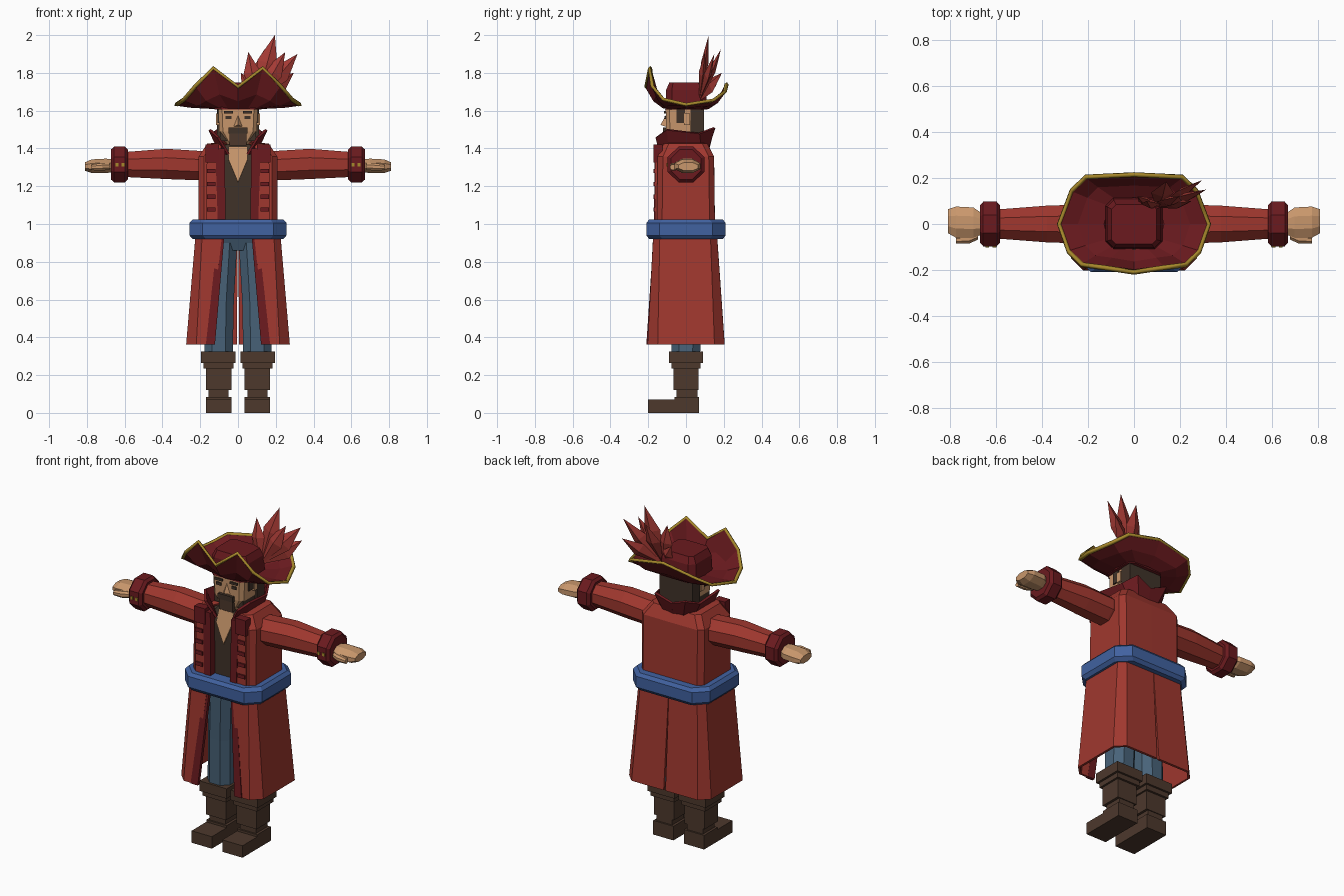
import bpy, bmesh, math
from mathutils import Vector

if "Cube" in bpy.data.objects:
    bpy.data.objects.remove(bpy.data.objects["Cube"], do_unlink=True)


def material(name, hexa):
    rgb = [(int(hexa[i:i + 2], 16) / 255) ** 2.2 for i in (0, 2, 4)]
    m = bpy.data.materials.new(name)
    m.use_nodes = True
    m.diffuse_color = (*rgb, 1)
    m.node_tree.nodes["Principled BSDF"].inputs["Base Color"].default_value = (*rgb, 1)
    return m


RED = material("coat red", "9E3A32")
DARK = material("dark red", "6A2024")
PLUME = material("plume red", "A23C37")
SKIN = material("skin", "C8966C")
BOOT = material("boot brown", "4E3B30")
HAIR = material("hair brown", "42362D")
BLUE = material("sash blue", "43629F")
CLOTH = material("trouser blue", "4A6378")
GOLD = material("gold", "A5872F")


def mesh(name, verts, faces, mat, mirror=False, thick=0):
    me = bpy.data.meshes.new(name)
    me.from_pydata(verts, [], faces)
    me.materials.append(mat)
    bm = bmesh.new()
    bm.from_mesh(me)
    bmesh.ops.recalc_face_normals(bm, faces=bm.faces)
    bm.to_mesh(me)
    bm.free()
    ob = bpy.data.objects.new(name, me)
    bpy.context.collection.objects.link(ob)
    if thick:
        s = ob.modifiers.new("thickness", 'SOLIDIFY')
        s.thickness, s.offset = thick, 0
    if mirror:
        ob.modifiers.new("mirror", 'MIRROR').use_mirror_merge = False
    return ob


def loft(name, rings, mat, mirror=False, closed=True, thick=0):
    """Skin a list of rings; closed rings also get end caps."""
    n = len(rings[0])
    faces = []
    for r in range(len(rings) - 1):
        for i in range(n if closed else n - 1):
            j = (i + 1) % n
            faces.append((r * n + i, r * n + j, (r + 1) * n + j, (r + 1) * n + i))
    if closed and not thick:
        faces += [tuple(range(n)), tuple(range((len(rings) - 1) * n, len(rings) * n))]
    return mesh(name, [p for r in rings for p in r], faces, mat, mirror, thick)


def rect(x0, x1, y0, y1, z, c=0.0):
    """Horizontal rectangle with optional cut corners."""
    if not c:
        return [(x0, y0, z), (x1, y0, z), (x1, y1, z), (x0, y1, z)]
    return [(x0 + c, y0, z), (x1 - c, y0, z), (x1, y0 + c, z), (x1, y1 - c, z),
            (x1 - c, y1, z), (x0 + c, y1, z), (x0, y1 - c, z), (x0, y0 + c, z)]


def box(name, x, y, z, mat, mirror=False):
    return loft(name, [rect(*x, *y, z[0]), rect(*x, *y, z[1])], mat, mirror)


def arm_ring(x, ry, rz, cz=1.315, cy=0.0):
    """Octagon across the arm, flat sides up and forward."""
    k = 1 / math.cos(math.pi / 8)
    return [(x, cy + ry * k * math.cos((i + .5) * math.pi / 4),
             cz + rz * k * math.sin((i + .5) * math.pi / 4)) for i in range(8)]


# Boots
box("boot_foot", (.035, .17), (-.2, .07), (0, .072), BOOT, True)
box("boot_heel", (.035, .17), (-.06, .07), (.07, .085), BOOT, True)
box("boot_ankle", (.05, .155), (-.05, .06), (.08, .125), BOOT, True)
box("boot_shaft", (.035, .17), (-.065, .065), (.12, .25), BOOT, True)
box("boot_lower_cuff", (.025, .182), (-.078, .078), (.235, .268), BOOT, True)
box("boot_upper_cuff", (.013, .195), (-.09, .09), (.265, .325), BOOT, True)

# Trousers
loft("trouser_leg", [rect(.028, .178, -.075, .075, .3, .04), rect(.022, .17, -.085, .08, .6, .04),
                     rect(.004, .155, -.1, .09, .9, .04)], CLOTH, True)
loft("trouser_hips", [rect(-.07, .07, -.08, .08, .86, .03), rect(-.155, .155, -.11, .1, .93, .04),
                      rect(-.17, .17, -.12, .11, 1, .04)], CLOTH)

# Vest and open chest
loft("vest", [rect(-.17, .17, -.125, .12, .96, .03), rect(-.17, .17, -.125, .12, 1.34, .03),
              rect(-.09, .09, -.1, .1, 1.42, .03)], HAIR)
mesh("chest_skin", [(-.05, -.108, 1.41), (.05, -.108, 1.41), (.05, -.134, 1.34), (0, -.136, 1.22),
                    (-.05, -.134, 1.34)], [(0, 1, 2, 3, 4)], SKIN, thick=.008)
loft("neck", [rect(-.06, .06, -.07, .07, 1.38, .02), rect(-.06, .06, -.07, .07, 1.5, .02)], SKIN)


# Coat: half of an open cross-section, swept up and mirrored
def coat_ring(xo, x1, yf, yb, z, c, slit=0.0):
    return [(xo, yf, z), (x1 - c, yf, z), (x1, yf + c, z), (x1, yb - c, z), (x1 - c, yb, z), (slit, yb, z)]


loft("coat_skirt", [coat_ring(.15, .268, -.197, .198, .362, .05, .006),
                    coat_ring(.08, .215, -.165, .155, .98, .03, .001)], RED, True, False, .014)
loft("coat_body", [coat_ring(.08, .203, -.15, .148, .96, .025), coat_ring(.09, .203, -.145, .143, 1.355, .025),
                   coat_ring(.09, .16, -.115, .11, 1.42, .025), coat_ring(.04, .07, -.05, .05, 1.43, .01)],
     RED, True, False, .012)


def strip(name, low, high, y0, y1, mat):
    """Slanted flat strip; low and high are (x0, x1, z, y shift)."""
    rings = [rect(x0, x1, y0 + s, y1 + s, z) for x0, x1, z, s in (low, high)]
    return loft(name, rings, mat, True)


strip("coat_front_edge", (.122, .17, .362, -.04), (.07, .105, .96, 0), -.17, -.15, DARK)
strip("coat_front_panel", (.105, .17, .98, 0), (.1, .165, 1.35, 0), -.165, -.14, RED)
strip("lapel", (.065, .106, .98, 0), (.07, .12, 1.4, .005), -.17, -.125, DARK)
box("lapel_top", (.1, .172), (-.173, -.125), (1.325, 1.42), DARK, True)
for i in range(4):
    z = 1.065 + i * .068
    box("coat_frog", (.118, .165), (-.173, -.16), (z, z + .022), DARK, True)

# Standing collar
loft("collar", [[(.05, -.135, 1.37), (.095, -.09, 1.38), (.1, .08, 1.39), (.06, .11, 1.39), (0, .115, 1.39)],
                [(.105, -.158, 1.46), (.15, -.1, 1.5), (.14, .07, 1.48), (.1, .15, 1.51), (0, .135, 1.47)]],
     DARK, True, False, .014)

# Sash
loft("sash", [rect(-x, x, -y, y, z, .07) for x, y, z in
              ((.24, .195, .92), (.257, .21, .94), (.257, .21, 1.005), (.24, .195, 1.024))], BLUE)

# Arms
loft("sleeve", [arm_ring(.16, .08, .075, 1.31), arm_ring(.22, .085, .078, 1.31), arm_ring(.38, .08, .08, 1.318),
                arm_ring(.6, .063, .066)], RED, True)
loft("sleeve_cuff", [arm_ring(.583, .08, .08), arm_ring(.598, .097, .094), arm_ring(.657, .097, .094),
                     arm_ring(.672, .08, .08)], DARK, True)
for x in (.608, .64):
    box("cuff_button", (x - .008, x + .008), (-.102, -.095), (1.305, 1.323), GOLD, True)
loft("hand", [arm_ring(.66, .045, .034, 1.308), arm_ring(.7, .066, .038, 1.308, .006),
              arm_ring(.775, .068, .036, 1.306, .008), arm_ring(.811, .052, .022, 1.304, .012)], SKIN, True)
loft("thumb", [arm_ring(.68, .018, .018, 1.305, -.05), arm_ring(.72, .02, .02, 1.303, -.066),
               arm_ring(.775, .014, .015, 1.3, -.07)], SKIN, True)

# Head and face
loft("head", [rect(-.06, .06, -.09, .06, 1.42, .02), rect(-.1, .1, -.105, .08, 1.49, .02),
              rect(-.105, .105, -.108, .085, 1.63, .02)], SKIN)
box("hair_back", (-.11, .11), (.025, .095), (1.45, 1.625), HAIR)
box("sideburn", (.1, .109), (-.05, -.005), (1.535, 1.62), HAIR, True)
box("ear", (.1, .116), (-.01, .022), (1.525, 1.585), SKIN, True)
box("beard", (-.045, .045), (-.118, -.05), (1.415, 1.48), BOOT)
box("jaw_beard", (.04, .095), (-.09, .03), (1.44, 1.495), HAIR, True)
box("moustache", (-.05, .05), (-.122, -.09), (1.478, 1.51), HAIR)
box("eye", (.035, .066), (-.114, -.106), (1.555, 1.572), HAIR, True)
box("eyebrow", (.026, .074), (-.117, -.106), (1.584, 1.597), HAIR, True)
mesh("nose", [(0, -.107, 1.575), (-.023, -.107, 1.515), (.023, -.107, 1.515), (0, -.135, 1.525)],
     [(0, 1, 3), (0, 3, 2), (1, 2, 3), (0, 2, 1)], SKIN)

# Hat: folded brim, gold edging and crown
half = [(0, -.21, 1.725), (.13, -.19, 1.825), (.225, -.178, 1.73), (.285, -.12, 1.66), (.327, 0, 1.632),
        (.272, .145, 1.655), (.21, .205, 1.7), (0, .215, 1.74)]
edge = half + [(-x, y, z) for x, y, z in reversed(half[1:-1])]
inner = [(x * .4, y * .55, 1.615) for x, y, z in edge]
middle = [(x * .75, y * .8, 1.615 + (z - 1.615) * .35) for x, y, z in edge]
loft("hat_brim", [inner, middle, edge], DARK, thick=.012)
cu = bpy.data.curves.new("hat_edging", 'CURVE')
cu.dimensions = '3D'
cu.bevel_depth, cu.bevel_resolution = .011, 0
sp = cu.splines.new('POLY')
sp.points.add(len(edge) - 1)
for p, co in zip(sp.points, edge):
    p.co = (*co, 1)
sp.use_cyclic_u = True
cu.materials.append(GOLD)
bpy.context.collection.objects.link(bpy.data.objects.new("hat_edging", cu))
loft("hat_crown", [rect(-.125, .125, -.11, .115, 1.605, .035), rect(-.118, .118, -.105, .105, 1.71, .03),
                   rect(-.098, .098, -.088, .085, 1.75, .02)], DARK)

# Plume: pointed four-sided leaves fanning from the hat
root = Vector((.1, .07, 1.65))
for x, y, z, w in ((.195, .12, 2, .055), (.315, .15, 1.9, .05), (.295, .19, 1.8, .05), (.055, .1, 1.91, .045),
                   (.015, .12, 1.8, .035), (.14, .185, 1.925, .05), (.25, .1, 1.91, .05)):
    tip = Vector((x, y, z))
    along = tip - root
    side = along.cross(Vector((0, 1, 0))).normalized() * w
    deep = along.cross(side).normalized() * .02
    mid = root + along * .58
    mesh("plume_feather", [root, tip, mid + side, mid + deep, mid - side, mid - deep],
         [(e, 2 + i, 2 + (i + 1) % 4) for e in (0, 1) for i in range(4)], PLUME)
